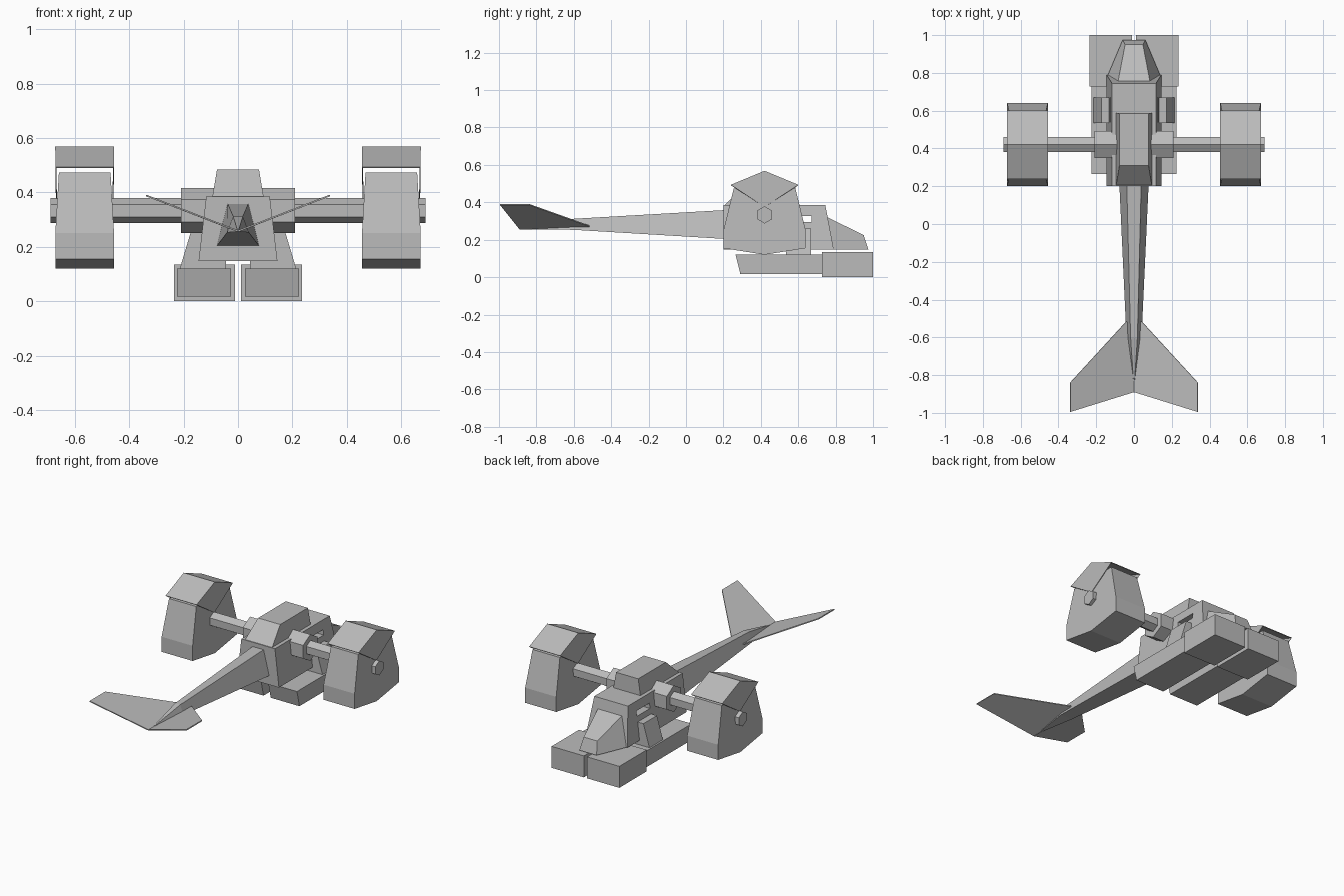
import bpy, bmesh, math
from mathutils import Matrix

cube = bpy.data.objects.get("Cube")
if cube:
    bpy.data.objects.remove(cube, do_unlink=True)

grey = bpy.data.materials.new("plain_grey")
grey.use_nodes = True
COLOUR = (0.5, 0.5, 0.5, 1)
grey.diffuse_color = COLOUR
grey.node_tree.nodes["Principled BSDF"].inputs["Base Color"].default_value = COLOUR


def finish(name, bm):
    bmesh.ops.recalc_face_normals(bm, faces=bm.faces)
    mesh = bpy.data.meshes.new(name)
    bm.to_mesh(mesh)
    bm.free()
    mesh.materials.append(grey)
    ob = bpy.data.objects.new(name, mesh)
    bpy.context.collection.objects.link(ob)
    return ob


def loft(name, rings, closed=True):
    """Skin a series of equal-length rings of points."""
    bm = bmesh.new()
    loops = [[bm.verts.new(p) for p in ring] for ring in rings]
    n = len(loops[0])
    for a, b in zip(loops, loops[1:]):
        for i in range(n):
            j = (i + 1) % n
            bm.faces.new((a[i], a[j], b[j], b[i]))
    if closed:
        bm.faces.new(loops[0])
        bm.faces.new(loops[-1])
    return finish(name, bm)


def sheet(name, faces, thickness=0.006):
    """Thin panel made from polygons."""
    bm = bmesh.new()
    for f in faces:
        bm.faces.new([bm.verts.new(p) for p in f])
    bmesh.ops.remove_doubles(bm, verts=bm.verts, dist=0.0001)
    ob = finish(name, bm)
    mod = ob.modifiers.new("thickness", "SOLIDIFY")
    mod.thickness = thickness
    mod.offset = 0
    return ob


def section(y0, z0, w0, y1, z1, w1):
    """Trapezoid end: lower edge (y0, z0, half width), upper edge likewise."""
    return [(-w0, y0, z0), (w0, y0, z0), (w1, y1, z1), (-w1, y1, z1)]


def rect(cx, cy, hx, hy, z):
    return [(cx + sx * hx, cy + sy * hy, z)
            for sx, sy in ((-1, -1), (1, -1), (1, 1), (-1, 1))]


def block(name, x0, x1, y0, y1, z0, z1):
    cx, cy, hx, hy = (x0 + x1) / 2, (y0 + y1) / 2, (x1 - x0) / 2, (y1 - y0) / 2
    return loft(name, [rect(cx, cy, hx, hy, z) for z in (z0, z1)])


def hex_rod(name, radius, x0, x1):
    ring = [(radius * math.sin(k * math.pi / 3), radius * math.cos(k * math.pi / 3))
            for k in range(6)]
    return loft(name, [[(x, AXLE_Y + a, AXLE_Z + b) for a, b in ring] for x in (x0, x1)])


AXLE_Y, AXLE_Z = 0.42, 0.333
BOTTOM, TOP = 0.148, 0.385


# Hull: rear and front blocks joined by a lower deck and an upper bridge
def hull_width(z):
    return 0.145 - 0.028 * (z - BOTTOM) / (TOP - BOTTOM)


def hull(name, y0, y1, z0=BOTTOM, z1=TOP, lean=0.0):
    w0, w1 = hull_width(z0), hull_width(z1)
    return loft(name, [section(y0, z0, w0, y0, z1, w1),
                       section(y1 + lean, z0, w0, y1, z1, w1)])


hull("hull_rear", 0.2, 0.54)
hull("hull_front", 0.67, 0.745, lean=0.045)
hull("hull_lower_deck", 0.54, 0.67, z1=0.295)
hull("hull_bridge", 0.54, 0.67, z0=0.328)

# Cabin on top with a sloped rear window
loft("cabin", [section(0.2, 0.38, 0.095, 0.31, 0.485, 0.077),
               section(0.588, 0.38, 0.095, 0.585, 0.485, 0.077)])

# Tapered nose
loft("nose", [section(0.785, BOTTOM, 0.14, 0.752, 0.322, 0.085),
              section(0.975, BOTTOM, 0.06, 0.95, 0.225, 0.047)])

# Tail boom narrowing to a point
loft("tail_boom", [section(0.2, 0.205, 0.077, 0.2, 0.358, 0.038),
                   section(-0.6, 0.253, 0.04, -0.6, 0.312, 0.018),
                   section(-0.83, 0.256, 0.004, -0.83, 0.264, 0.003)])

# Axle through both engine pods
hex_rod("axle", 0.046, -0.69, 0.69)

for side, s in (("left", 1), ("right", -1)):
    # Tail fin
    sheet(side + "_tail_fin", [[(0, -0.515, 0.258), (s * 0.04, -0.515, 0.273),
                                (s * 0.338, -0.84, 0.389), (s * 0.338, -0.995, 0.389),
                                (0, -0.89, 0.258)]])

    # Axle sleeve
    hex_rod(side + "_axle_sleeve", 0.083, s * 0.06, s * 0.21)

    # Skid, its toe and its leg
    loft(side + "_skid", [rect(s * 0.125, 0.515, 0.1, 0.225, 0.018),
                          rect(s * 0.125, 0.5, 0.1, 0.235, 0.12)])
    a, b = sorted((s * 0.011, s * 0.236))
    block(side + "_skid_toe", a, b, 0.728, 1.0, 0.0, 0.135)
    loft(side + "_leg", [rect(s * 0.13, 0.602, 0.087, 0.067, 0.11),
                         rect(s * 0.11, 0.602, 0.062, 0.067, 0.26)])

    # Engine pod with a keeled bottom
    cx, cy = s * 0.564, AXLE_Y
    profile = [(-0.165, 0.473, 0.095), (-0.22, 0.25, 0.108), (-0.22, 0.155, 0.108),
               (0, 0.12, 0.108), (0.22, 0.155, 0.108), (0.22, 0.25, 0.108),
               (0.165, 0.473, 0.095)]
    loft(side + "_engine_pod", [[(cx + e * hx, cy + y, z) for y, z, hx in profile]
                                for e in (-1, 1)])

    # Pitched pod cover with a hanging triangle on each flank
    ridge = [(cx + e * 0.107, cy, 0.567) for e in (-1, 1)]
    tips = [(cx + e * 0.104, cy, 0.375) for e in (-1, 1)]
    back = [(cx + e * 0.107, cy - 0.18, 0.492) for e in (-1, 1)]
    fore = [(cx + e * 0.107, cy + 0.18, 0.492) for e in (-1, 1)]
    faces = [[ridge[0], ridge[1], back[1], back[0]],
             [ridge[1], ridge[0], fore[0], fore[1]]]
    faces += [[ridge[i], back[i], tips[i], fore[i]] for i in (0, 1)]
    sheet(side + "_pod_cover", faces, 0.004)
